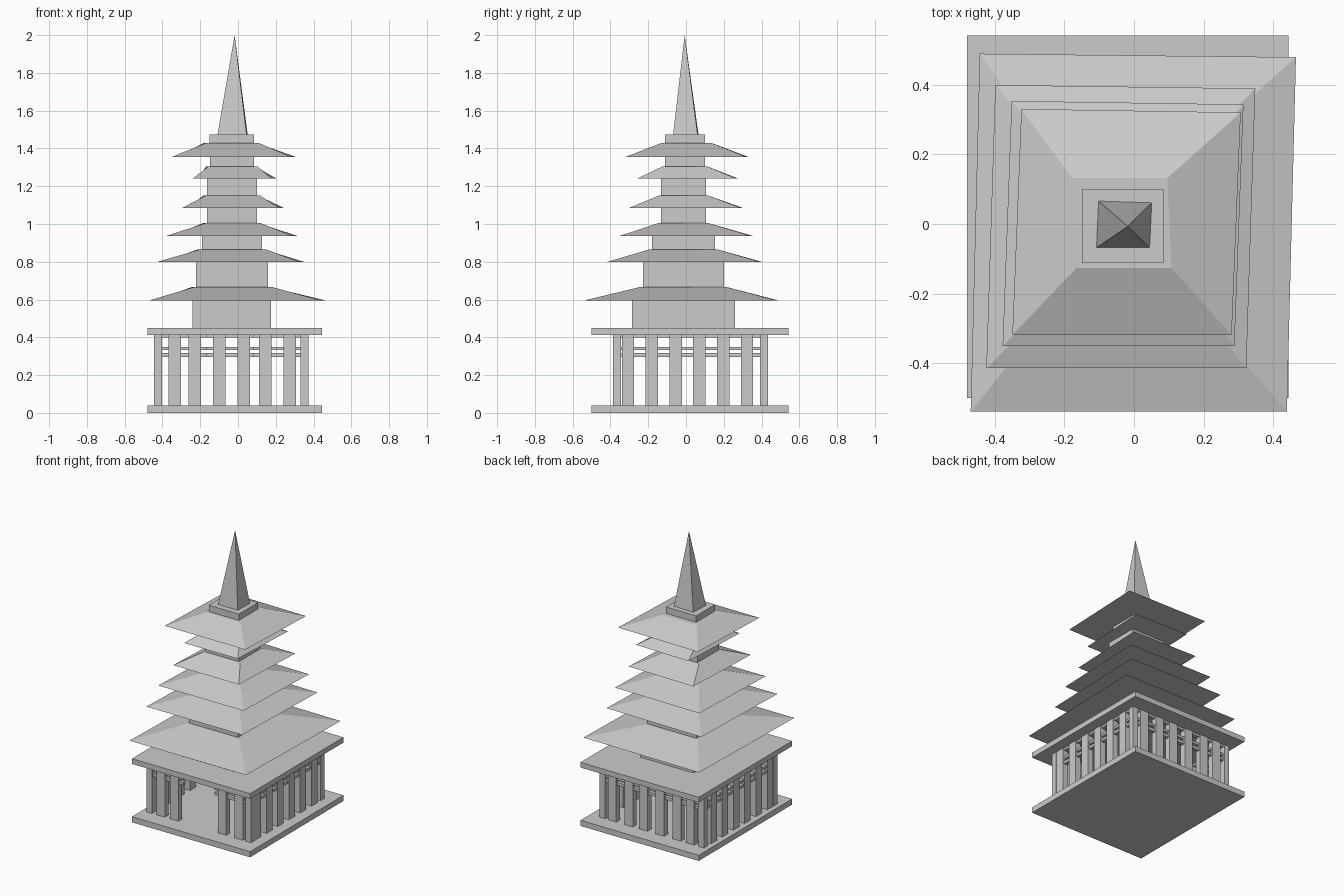
import bpy
import bmesh

old = bpy.data.objects.get("Cube")
if old:
    bpy.data.objects.remove(old, do_unlink=True)

stone = bpy.data.materials.new("light_grey_stone")
stone.use_nodes = True
GREY = (0.6, 0.6, 0.6, 1.0)
stone.diffuse_color = GREY
stone.node_tree.nodes["Principled BSDF"].inputs["Base Color"].default_value = GREY


def finish(name, bm):
    bmesh.ops.recalc_face_normals(bm, faces=bm.faces)
    mesh = bpy.data.meshes.new(name)
    bm.to_mesh(mesh)
    bm.free()
    mesh.materials.append(stone)
    obj = bpy.data.objects.new(name, mesh)
    bpy.context.scene.collection.objects.link(obj)
    return obj


def rect(x0, x1, y0, y1, lean=0.0, drop=0.0):
    """Four corners; lean slides the back edge in x, drop lowers the back right corner in y."""
    return [(x0, y0), (x1, y0), (x1 + lean, y1 - drop), (x0 + lean, y1)]


def add_prism(bm, low, high, z0, z1):
    a = [bm.verts.new((x, y, z0)) for x, y in low]
    b = [bm.verts.new((x, y, z1)) for x, y in high]
    bm.faces.new(a[::-1])
    bm.faces.new(b)
    for i in range(len(a)):
        j = (i + 1) % len(a)
        bm.faces.new((a[i], a[j], b[j], b[i]))


def block(name, x0, x1, y0, y1, z0, z1):
    bm = bmesh.new()
    r = rect(x0, x1, y0, y1)
    add_prism(bm, r, r, z0, z1)
    return finish(name, bm)


# Floor and ceiling slabs of the open ground storey
FLOOR, CEILING = 0.04, 0.413
block("floor_slab", -0.48, 0.445, -0.5, 0.543, 0, FLOOR)
block("ceiling_slab", -0.48, 0.445, -0.5, 0.543, CEILING, 0.45)

# Colonnade: outer limits, post thickness and post centres
X0, X1, Y0, Y1, T = -0.444, 0.372, -0.386, 0.434, 0.042
HALF = 0.033
back_posts = [-0.335, -0.23, -0.1, 0.03, 0.145, 0.275]
front_posts = [x for x in back_posts if not -0.15 < x < 0.1]
side_posts = [-0.307 + 0.126 * i for i in range(6)]


def posts_along_x(name, centres, y):
    for x in centres:
        block(name, x - HALF, x + HALF, y, y + T, FLOOR, CEILING)


posts_along_x("front_post", front_posts, Y0)
posts_along_x("back_post", back_posts, Y1 - T)
for name, x in (("right_post", X0), ("left_post", X1 - T)):
    for y in side_posts:
        block(name, x, x + T, y - HALF, y + HALF, FLOOR, CEILING)

# Corner posts
for x in (X0, X1 - T):
    for y in (Y0, Y1 - T):
        block("corner_post", x, x + T, y, y + T, FLOOR, CEILING)

# Rails around the colonnade, left open at the front doorway
IN = 0.008
for z0, z1 in ((0.297, 0.317), (0.333, 0.35), (0.398, CEILING)):
    block("front_rail", X0, -0.165, Y0 + IN, Y0 + T - IN, z0, z1)
    block("front_rail", 0.08, X1, Y0 + IN, Y0 + T - IN, z0, z1)
    block("back_rail", X0, X1, Y1 - T + IN, Y1 - IN, z0, z1)
    block("right_rail", X0 + IN, X0 + T - IN, Y0, Y1, z0, z1)
    block("left_rail", X1 - T + IN, X1 - IN, Y0, Y1, z0, z1)

# Storeys: wall limits, wall height, then eave limits and roof top height
walls = [
    (-0.24, 0.175, -0.286, 0.26),
    (-0.222, 0.16, -0.228, 0.2),
    (-0.19, 0.128, -0.18, 0.153),
    (-0.164, 0.1, -0.132, 0.106),
    (-0.164, 0.1, -0.132, 0.106),
    (-0.148, 0.085, -0.112, 0.1),
    (-0.158, 0.09, -0.115, 0.12),
]
eaves = [
    (-0.47, 0.44, -0.54, 0.49),
    (-0.425, 0.323, -0.415, 0.4),
    (-0.378, 0.289, -0.351, 0.354),
    (-0.295, 0.218, -0.302, 0.302),
    (-0.24, 0.178, -0.259, 0.278),
    (-0.35, 0.281, -0.32, 0.331),
]
heights = [(0.595, 0.667), (0.8, 0.866), (0.937, 1.005),
           (1.085, 1.15), (1.24, 1.305), (1.355, 1.43)]

base = 0.45
for i, (eave_z, top_z) in enumerate(heights):
    block("storey_wall", *walls[i], base, eave_z)
    x0, x1, y0, y1 = walls[i + 1]
    bm = bmesh.new()
    low = rect(*eaves[i], lean=0.026, drop=0.01)
    high = rect(x0 - 0.008, x1 + 0.018, y0 - 0.012, y1 + 0.012, lean=-0.012)
    add_prism(bm, low, high, eave_z, top_z)
    finish("roof", bm)
    base = top_z

# Cap block and spire
block("spire_base", -0.15, 0.085, -0.112, 0.1, base, 1.475)
bm = bmesh.new()
ring = [bm.verts.new((x, y, 1.475)) for x, y in rect(-0.108, 0.045, -0.068, 0.066, 0.006, 0.005)]
tip = bm.verts.new((-0.018, -0.007, 2.0))
bm.faces.new(ring[::-1])
for i in range(len(ring)):
    bm.faces.new((ring[i], ring[(i + 1) % len(ring)], tip))
finish("spire", bm)
